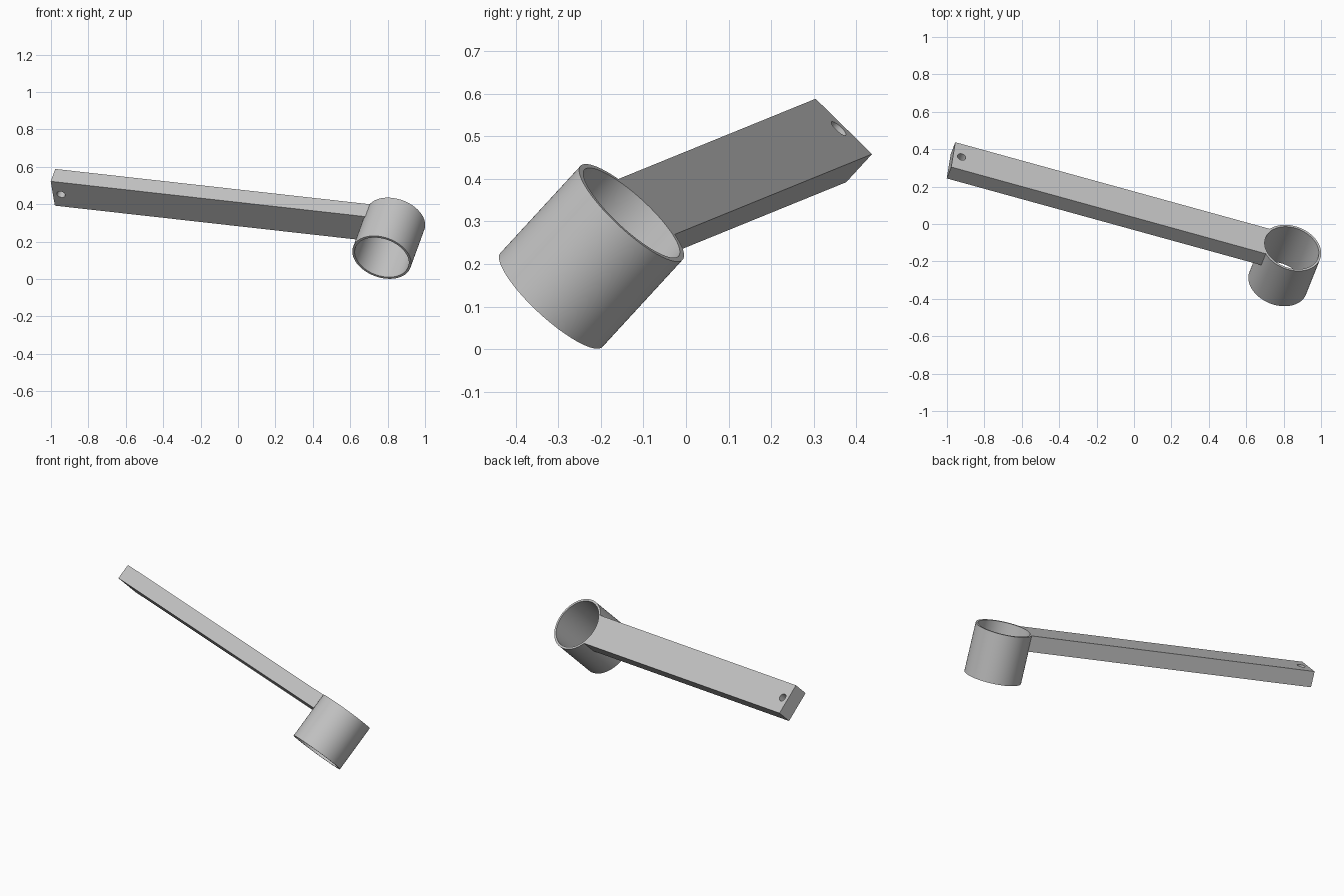
import bpy, bmesh, math
from mathutils import Vector, Matrix

cube = bpy.data.objects.get("Cube")
if cube:
    bpy.data.objects.remove(cube, do_unlink=True)

# Sizes
OUTER, INNER, HEIGHT = 0.163, 0.150, 0.288
ARM_LEN, ARM_WIDTH, ARM_THICK = 1.888, 0.187, 0.093
HOLE_R, HOLE_INSET = 0.023, 0.046

# Tilted frame: origin at the ring centre, x along the arm, z along the ring axis
origin = Vector((0.806, -0.222, 0.218))
axis = Vector((0.26, 0.654, 0.711)).normalized()
along = origin - Vector((-0.977, 0.342, 0.492))
along = (along - axis * along.dot(axis)).normalized()
frame = Matrix((along, axis.cross(along), axis)).transposed().to_4x4()
frame.translation = origin

grey = bpy.data.materials.new("plain_grey")
grey.use_nodes = True
colour = (0.55, 0.55, 0.55, 1)
grey.diffuse_color = colour
grey.node_tree.nodes["Principled BSDF"].inputs["Base Color"].default_value = colour


def make_object(name, bm):
    bmesh.ops.recalc_face_normals(bm, faces=bm.faces)
    mesh = bpy.data.meshes.new(name)
    bm.to_mesh(mesh)
    bm.free()
    mesh.materials.append(grey)
    obj = bpy.data.objects.new(name, mesh)
    bpy.context.collection.objects.link(obj)
    return obj


def cylinder(name, radius, depth, x=0, segments=96):
    bm = bmesh.new()
    bmesh.ops.create_cone(bm, cap_ends=True, segments=segments, radius1=radius,
                          radius2=radius, depth=depth,
                          matrix=Matrix.Translation((x, 0, 0)))
    return make_object(name, bm)


def select_only(obj):
    bpy.ops.object.select_all(action='DESELECT')
    obj.select_set(True)
    bpy.context.view_layer.objects.active = obj


def cut(obj, cutter):
    cutter.hide_render = True
    mod = obj.modifiers.new("cut", 'BOOLEAN')
    mod.operation = 'DIFFERENCE'
    mod.solver = 'EXACT'
    mod.object = cutter
    select_only(obj)
    bpy.ops.object.modifier_apply(modifier=mod.name)
    bpy.data.objects.remove(cutter, do_unlink=True)


# Open ring
ring = cylinder("ring", OUTER, HEIGHT)
cut(ring, cylinder("bore_cutter", INNER, 1))

# Flat arm, flush with the ring's top rim
bm = bmesh.new()
bmesh.ops.create_cube(bm, size=1)
length = ARM_LEN - OUTER / 2
bmesh.ops.scale(bm, vec=(length, ARM_WIDTH, ARM_THICK), verts=bm.verts)
bmesh.ops.translate(bm, verts=bm.verts,
                    vec=(length / 2 - ARM_LEN, 0, (HEIGHT - ARM_THICK) / 2))
arm = make_object("arm", bm)

# Curved end against the ring, and the mounting hole at the far end
cut(arm, cylinder("ring_cutter", OUTER - 0.001, 1))
cut(arm, cylinder("hole_cutter", HOLE_R, 1, HOLE_INSET - ARM_LEN, 32))

for part in (ring, arm):
    select_only(part)
    bpy.ops.object.shade_smooth_by_angle(angle=math.radians(30))
    part.matrix_world = frame
